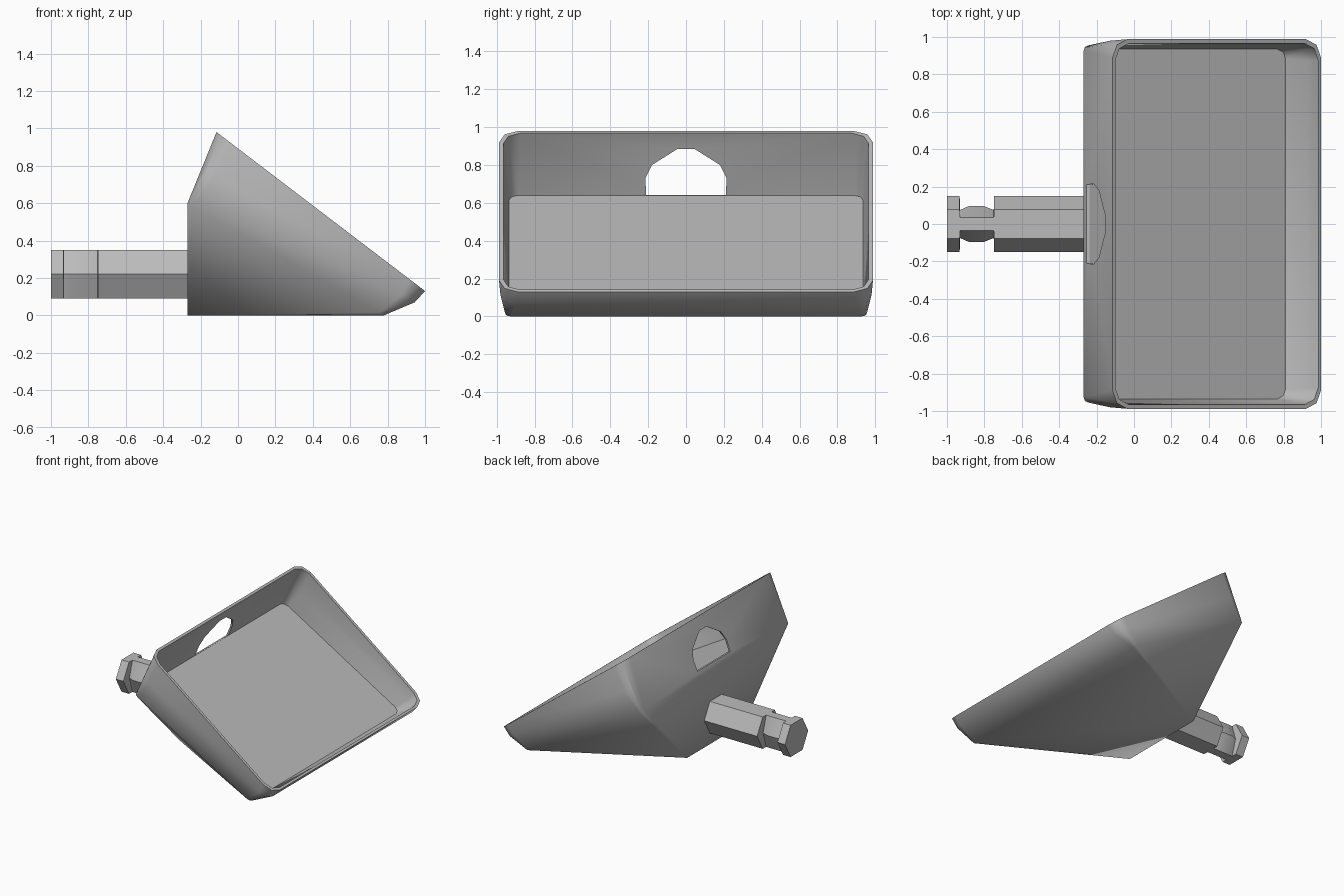
import bpy, bmesh, math
from mathutils import Vector

cube = bpy.data.objects.get("Cube")
if cube:
    bpy.data.objects.remove(cube, do_unlink=True)

grey = bpy.data.materials.new("plain grey")
grey.use_nodes = True
grey.diffuse_color = (0.5, 0.5, 0.5, 1)
grey.node_tree.nodes["Principled BSDF"].inputs["Base Color"].default_value = (0.5, 0.5, 0.5, 1)


def finish(name, bm):
    bmesh.ops.recalc_face_normals(bm, faces=bm.faces[:])
    mesh = bpy.data.meshes.new(name)
    bm.to_mesh(mesh)
    bm.free()
    mesh.materials.append(grey)
    ob = bpy.data.objects.new(name, mesh)
    bpy.context.collection.objects.link(ob)
    return ob


def tilted_loop(back, front, half, r):
    """Rounded rectangle in the sloping plane from back to front (x, z)."""
    b, f = Vector((back[0], 0, back[1])), Vector((front[0], 0, front[1]))
    length = (f - b).length
    d = (f - b) / length
    pts = []
    for s in (-1, 1):
        for along, y in ((0, half - r), (r * 0.3, half - r * 0.3), (r, half)):
            pts.append(b + d * along + Vector((0, s * y, 0)))
            pts.append(f - d * along + Vector((0, s * y, 0)))
    return pts


def hull(name, pts):
    bm = bmesh.new()
    for p in pts:
        bm.verts.new(p)
    res = bmesh.ops.convex_hull(bm, input=bm.verts[:])
    junk = {g for g in res["geom_interior"] + res["geom_unused"] if isinstance(g, bmesh.types.BMVert)}
    bmesh.ops.delete(bm, geom=list(junk), context='VERTS')
    bmesh.ops.dissolve_limit(bm, angle_limit=math.radians(1), verts=bm.verts[:], edges=bm.edges[:])
    return finish(name, bm)


def prism(name, sections):
    """Loft equal-length sections, with end caps."""
    bm = bmesh.new()
    rings = [[bm.verts.new(p) for p in s] for s in sections]
    n = len(rings[0])
    for a, b in zip(rings, rings[1:]):
        for i in range(n):
            j = (i + 1) % n
            bm.faces.new((a[i], a[j], b[j], b[i]))
    bm.faces.new(rings[0])
    bm.faces.new(rings[-1])
    return finish(name, bm)


def smooth(ob, degrees):
    bpy.ops.object.select_all(action='DESELECT')
    ob.select_set(True)
    bpy.context.view_layer.objects.active = ob
    bpy.ops.object.shade_smooth_by_angle(angle=math.radians(degrees))


# Sloping tray with a tapered wedge beneath it
outer = tilted_loop((-0.27, 0.6), (0.78, 0), 0.955, 0.03)
outer += tilted_loop((-0.195, 0.785), (0.945, 0.07), 0.98, 0.08)
outer += tilted_loop((-0.115, 0.98), (1.0, 0.13), 0.988, 0.1)
outer += [Vector((-0.27, s * 0.37, 0)) for s in (-1, 1)]
body = hull("tray_body", outer)

# Hollow inside of the tray
inner = tilted_loop((-0.24, 0.64), (0.81, 0.025), 0.935, 0.05)
inner += tilted_loop((-0.172, 0.79), (0.93, 0.09), 0.955, 0.08)
inner += tilted_loop((-0.1, 0.968), (0.985, 0.141), 0.965, 0.09)
inner += tilted_loop((-0.07, 1.008), (1.015, 0.181), 0.965, 0.09)
hollow = hull("hollow_cutter", inner)

# Rounded opening in the back wall
half_arch = [(0.21, 0.642), (0.215, 0.73), (0.18, 0.8), (0.045, 0.885)]
arch = half_arch + [(-y, z) for y, z in reversed(half_arch)]
opening = prism("opening_cutter", [[(x, y, z) for y, z in arch] for x in (-0.5, -0.02)])

for cutter in (hollow, opening):
    mod = body.modifiers.new(cutter.name, 'BOOLEAN')
    mod.operation = 'DIFFERENCE'
    mod.solver = 'EXACT'
    mod.object = cutter
    bpy.ops.object.select_all(action='DESELECT')
    bpy.context.view_layer.objects.active = body
    body.select_set(True)
    bpy.ops.object.modifier_apply(modifier=mod.name)
    bpy.data.objects.remove(cutter, do_unlink=True)
smooth(body, 49)


# Hexagonal shank with a retaining groove
def hexagon(x, side, flat):
    outline = [(side, 0), (flat, 0.13), (-flat, 0.13), (-side, 0), (-flat, -0.13), (flat, -0.13)]
    return [(x, y, 0.22 + z) for y, z in outline]


full, edge, middle = (0.15, 0.077), (0.075, 0.035), (0.095, 0.035)
shank = prism("hex_shank", [hexagon(x, *size) for x, size in (
    (-1, full), (-0.932, full), (-0.93, edge), (-0.885, middle),
    (-0.8, middle), (-0.75, edge), (-0.748, full), (-0.25, full))])
smooth(shank, 30)
